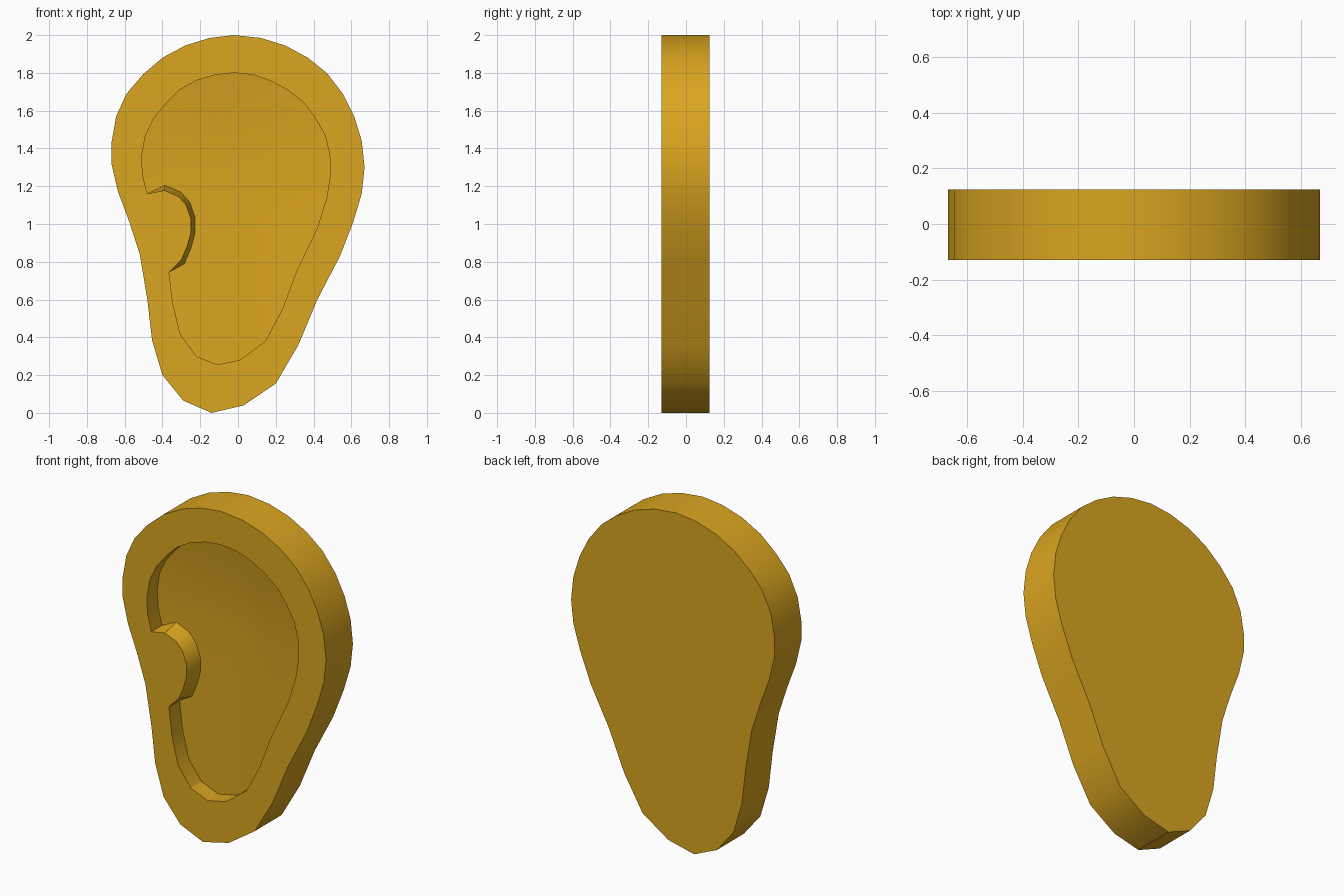
import bpy, bmesh, math
from mathutils import Vector

if "Cube" in bpy.data.objects:
    bpy.data.objects.remove(bpy.data.objects["Cube"])

FRONT, BACK, FLOOR = -0.129, 0.124, -0.029

# Outer outline (x, z), clockwise from the top; index 16 is the bottom
outer = [(-.02, 2), (.12, 1.985), (.25, 1.945), (.37, 1.88), (.47, 1.80), (.555, 1.69),
         (.615, 1.57), (.655, 1.44), (.67, 1.30), (.655, 1.16), (.61, 1.01), (.54, .83),
         (.42, .60), (.32, .36), (.20, .155), (.03, .04), (-.14, 0), (-.29, .065),
         (-.40, .20), (-.455, .385), (-.48, .60), (-.52, .84), (-.575, 1.01),
         (-.635, 1.17), (-.67, 1.32), (-.67, 1.43), (-.645, 1.57), (-.59, 1.69),
         (-.505, 1.79), (-.40, 1.88), (-.28, 1.945), (-.15, 1.985)]

# Hollow outline in three runs: right side, small flap, upper left
right_run = [(-.02, 1.80), (.08, 1.79), (.18, 1.755), (.27, 1.705), (.35, 1.64), (.41, 1.56),
             (.46, 1.47), (.485, 1.37), (.49, 1.27), (.47, 1.14), (.42, .98), (.31, .75),
             (.235, .55), (.145, .38), (.01, .28), (-.11, .255), (-.22, .30),
             (-.305, .415), (-.345, .58), (-.365, .745)]
flap = [(-.30, .81), (-.27, .88), (-.25, .95), (-.25, 1.03), (-.275, 1.10),
        (-.315, 1.145), (-.39, 1.178)]
left_run = [(-.48, 1.16), (-.505, 1.26), (-.51, 1.36), (-.49, 1.47), (-.445, 1.56),
            (-.38, 1.64), (-.31, 1.71), (-.22, 1.76), (-.12, 1.79)]
# The flap widens towards the floor of the hollow
flap_low = [(-.42 + (x + .42) * 1.13, .97 + (z - .97) * 1.13) for x, z in flap]

bm = bmesh.new()


def ring(points, y):
    return [bm.verts.new((x, y, z)) for x, z in points]


def wall(a, b):
    n = len(a)
    for i in range(n):
        j = (i + 1) % n
        bm.faces.new((a[i], a[j], b[j], b[i]))


rim, back = ring(outer, FRONT), ring(outer, BACK)
lip = ring(right_run + flap + left_run, FRONT)
base = ring(right_run + flap_low + left_run, FLOOR)

# Outer side, flat back and hollow wall
wall(rim, back)
bm.faces.new(back)
wall(lip, base)

# Front rim as two halves joined at the top and bottom
ro, li = 16, 15
bm.faces.new(rim[:ro + 1] + lip[:li + 1][::-1])
bm.faces.new(rim[ro:] + [rim[0], lip[0]] + lip[li:][::-1])

# Hollow floor, sliced into patches so it can curve
floor = bm.faces.new(base)
bmesh.ops.triangulate(bm, faces=[floor])
cuts = [((x, 0, 0), (1, 0, 0)) for x in (-.2, -.02, .12, .25, .36)]
cuts += [((0, 0, z), (0, 0, 1)) for z in (.5, .75, 1.0, 1.25, 1.42, 1.6)]
for co, no in cuts:
    faces = [f for f in bm.faces if all(abs(v.co.y - FLOOR) < 1e-4 for v in f.verts)]
    geom = set(faces)
    for f in faces:
        geom.update(f.verts)
        geom.update(f.edges)
    bmesh.ops.bisect_plane(bm, geom=list(geom), dist=1e-4,
                           plane_co=Vector(co), plane_no=Vector(no))

# Floor rises gently towards the top and the right
for v in bm.verts:
    if abs(v.co.y - FLOOR) < 1e-4:
        u = max(0, v.co.x + .05) / .5
        w = max(0, v.co.z - 1.2) / .6
        v.co.y -= min(.06, .05 * (u * u + w * w))

bmesh.ops.recalc_face_normals(bm, faces=bm.faces[:])
mesh = bpy.data.meshes.new("ear")
bm.to_mesh(mesh)
bm.free()

ear = bpy.data.objects.new("ear", mesh)
bpy.context.collection.objects.link(ear)
gold = bpy.data.materials.new("golden_yellow")
gold.diffuse_color = (0.70, 0.376, 0.0144, 1)
gold.use_nodes = True
gold.node_tree.nodes["Principled BSDF"].inputs["Base Color"].default_value = gold.diffuse_color
mesh.materials.append(gold)

bpy.context.view_layer.objects.active = ear
ear.select_set(True)
bpy.ops.object.shade_smooth_by_angle(angle=math.radians(30))
